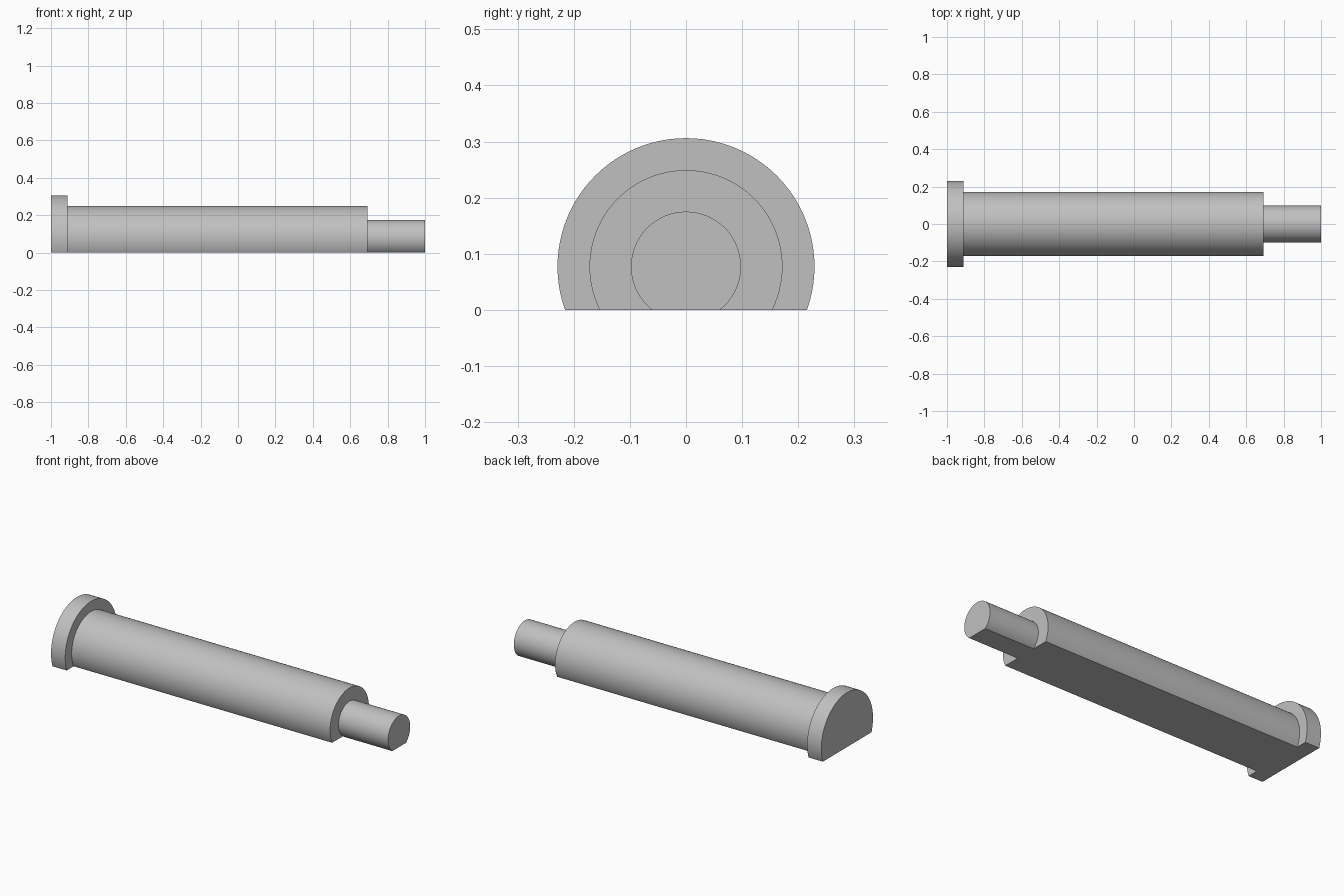
import bpy, bmesh, math
from mathutils import Matrix, Vector

if "Cube" in bpy.data.objects:
    bpy.data.objects.remove(bpy.data.objects["Cube"])

AXIS_Z = 0.077      # height of the pin axis above the flat underside
SEGMENTS = 96

# Stepped outline (x, radius): head flange, shaft, narrow tip
PROFILE = [(-1, 0), (-1, 0.229), (-0.912, 0.229), (-0.912, 0.172),
           (0.692, 0.172), (0.692, 0.098), (1, 0.098), (1, 0)]

grey = bpy.data.materials.new("light grey")
grey.diffuse_color = (0.53, 0.53, 0.53, 1)
grey.use_nodes = True
grey.node_tree.nodes["Principled BSDF"].inputs["Base Color"].default_value = grey.diffuse_color

# Turn the outline around the x axis
bm = bmesh.new()
verts = [bm.verts.new((x, 0, r)) for x, r in PROFILE]
edges = [bm.edges.new(pair) for pair in zip(verts, verts[1:])]
bmesh.ops.spin(bm, geom=verts + edges, cent=(0, 0, 0), axis=(1, 0, 0),
               angle=math.tau, steps=SEGMENTS, use_duplicate=False)
bmesh.ops.remove_doubles(bm, verts=bm.verts[:], dist=1e-5)
bmesh.ops.translate(bm, verts=bm.verts[:], vec=(0, 0, AXIS_Z))

# Slice off the underside and close it with one flat face
cut = bmesh.ops.bisect_plane(bm, geom=bm.verts[:] + bm.edges[:] + bm.faces[:],
                             dist=1e-6, plane_co=(0, 0, 0), plane_no=(0, 0, 1),
                             clear_inner=True)
rim = [e for e in bm.edges if e.is_boundary]
bmesh.ops.contextual_create(bm, geom=rim)
bmesh.ops.recalc_face_normals(bm, faces=bm.faces[:])

mesh = bpy.data.meshes.new("stepped_pin")
bm.to_mesh(mesh)
bm.free()
mesh.materials.append(grey)
pin = bpy.data.objects.new("stepped_pin", mesh)
bpy.context.collection.objects.link(pin)

# Smooth round sides, crisp steps and flat
bpy.context.view_layer.objects.active = pin
pin.select_set(True)
bpy.ops.object.shade_smooth_by_angle(angle=math.radians(30))
